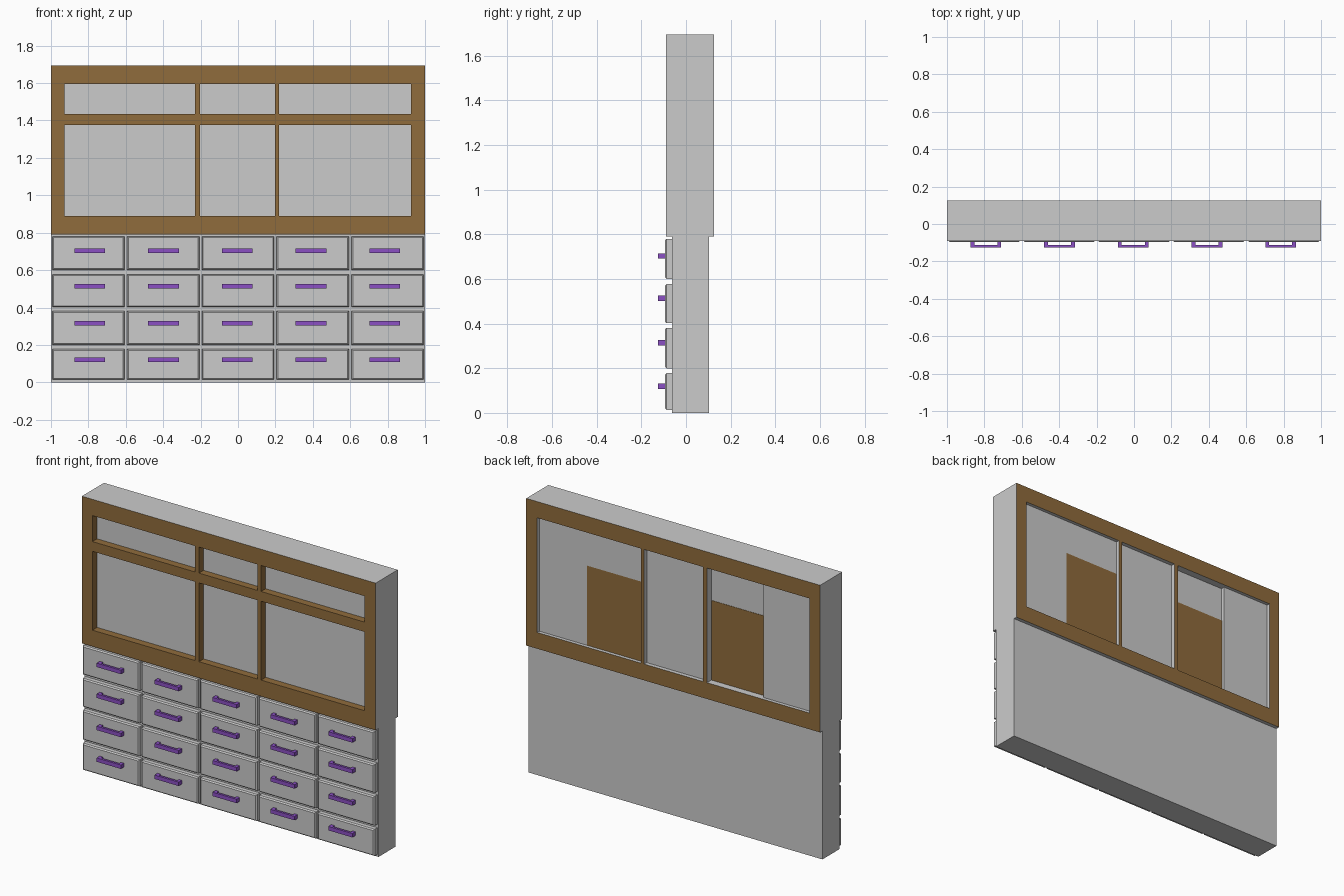
import bpy, bmesh

if "Cube" in bpy.data.objects:
    bpy.data.objects.remove(bpy.data.objects["Cube"])


def material(name, rgb):
    m = bpy.data.materials.new(name)
    m.diffuse_color = (*rgb, 1)
    m.use_nodes = True
    m.node_tree.nodes["Principled BSDF"].inputs["Base Color"].default_value = m.diffuse_color
    return m


BROWN = material("brown_wood", (0.28, 0.15, 0.045))
PURPLE = material("purple_handle", (0.26, 0.08, 0.55))


def finish(bm, name, mats=()):
    bmesh.ops.recalc_face_normals(bm, faces=bm.faces[:])
    me = bpy.data.meshes.new(name)
    bm.to_mesh(me)
    bm.free()
    for m in mats:
        me.materials.append(m)
    ob = bpy.data.objects.new(name, me)
    bpy.context.collection.objects.link(ob)
    return ob


def add_box(bm, x, y, z):
    verts = bmesh.ops.create_cube(bm, size=1)["verts"]
    for v in verts:
        for i, (a, b) in enumerate((x, y, z)):
            v.co[i] = (a + b) / 2 + v.co[i] * (b - a)
    return verts


def box(name, x, y, z, mat=None):
    bm = bmesh.new()
    add_box(bm, x, y, z)
    return finish(bm, name, [mat] if mat else [])


def frame(name, xs, zs, y_face, y_inner, brown_jambs):
    """Slab with an opening in every odd cell of the grid given by the cuts."""
    bm = bmesh.new()
    grid = [[bm.verts.new((x, y_face, z)) for z in zs] for x in xs]
    for i in range(len(xs) - 1):
        for j in range(len(zs) - 1):
            if not (i % 2 and j % 2):
                bm.faces.new((grid[i][j], grid[i + 1][j],
                              grid[i + 1][j + 1], grid[i][j + 1]))
    ext = bmesh.ops.extrude_face_region(bm, geom=bm.faces[:], use_keep_orig=True)
    for v in ext["geom"]:
        if isinstance(v, bmesh.types.BMVert):
            v.co.y = y_inner
    bmesh.ops.recalc_face_normals(bm, faces=bm.faces[:])
    # slot 0 is brown wood, slot 1 is plain grey
    for f in bm.faces:
        c = f.calc_center_median()
        outer = (abs(c.x) > 0.999 or c.z < zs[0] + 0.001 or c.z > zs[-1] - 0.001)
        on_face = abs(c.y - y_face) < 0.001
        f.material_index = 0 if on_face or (brown_jambs and not outer) else 1
    return finish(bm, name, [BROWN, None])


# lower and upper carcass
box("lower_cabinet", (-1, 1), (-0.062, 0.102), (0, 0.79))
box("upper_cabinet_core", (-1, 1), (-0.045, 0.08), (0.79, 1.695))

# wooden frames on the front and back of the upper cabinet
XS = (-1, -0.928, -0.23, -0.203, 0.197, 0.22, 0.925, 1)
frame("front_frame", XS, (0.79, 0.89, 1.375, 1.435, 1.595, 1.695),
      -0.09, -0.045, True)
frame("back_frame", XS, (0.79, 0.89, 1.595, 1.695), 0.125, 0.08, False)

# panels set into the back openings
Z_FULL, Z_LOW, Z_TOP = (0.89, 1.595), (0.89, 1.38), (1.38, 1.595)
box("left_outer_panel", (0.6, 0.925), (0.08, 0.104), Z_FULL)
box("left_upper_panel", (0.22, 0.6), (0.08, 0.104), Z_TOP)
box("left_wood_panel", (0.22, 0.6), (0.08, 0.104), Z_LOW, BROWN)
box("middle_panel", (-0.203, 0.197), (0.08, 0.1), Z_FULL)
box("right_outer_panel", (-0.928, -0.6), (0.08, 0.104), Z_FULL)
box("right_wood_panel", (-0.6, -0.23), (0.08, 0.082), Z_LOW, BROWN)


def drawer(name, cx, z0, z1):
    bm = bmesh.new()
    verts = add_box(bm, (cx - 0.193, cx + 0.193), (-0.095, -0.062), (z0, z1))
    # chamfer around the front face
    front = [e for e in bm.edges if all(v.co.y < -0.09 for v in e.verts)]
    bmesh.ops.bevel(bm, geom=front, offset=0.007, segments=1, affect='EDGES')
    finish(bm, name)


def handle(name, cx, cz):
    # U-shaped profile in plan, extruded upwards
    w, t, yb, yf = 0.082, 0.02, -0.093, -0.125
    half = [(w, yf), (w, yb), (w - t, yb), (w - t, yf + 0.014)]
    pts = half + [(-x, y) for x, y in reversed(half)]
    bm = bmesh.new()
    face = bm.faces.new([bm.verts.new((cx + x, y, cz - 0.012)) for x, y in pts])
    ext = bmesh.ops.extrude_face_region(bm, geom=[face], use_keep_orig=True)
    top = [g for g in ext["geom"] if isinstance(g, bmesh.types.BMVert)]
    bmesh.ops.translate(bm, verts=top, vec=(0, 0, 0.024))
    finish(bm, name, [PURPLE])


# drawers and handles: bottom, top and handle height of each row
ROWS = ((0.014, 0.178, 0.12), (0.2, 0.381, 0.315),
        (0.402, 0.577, 0.513), (0.601, 0.78, 0.703))
for r, (z0, z1, hz) in enumerate(ROWS):
    for c in range(5):
        drawer(f"drawer_{r}_{c}", (c - 2) * 0.4, z0, z1)
        handle(f"drawer_handle_{r}_{c}", (c - 2) * 0.394 - 0.004, hz)
